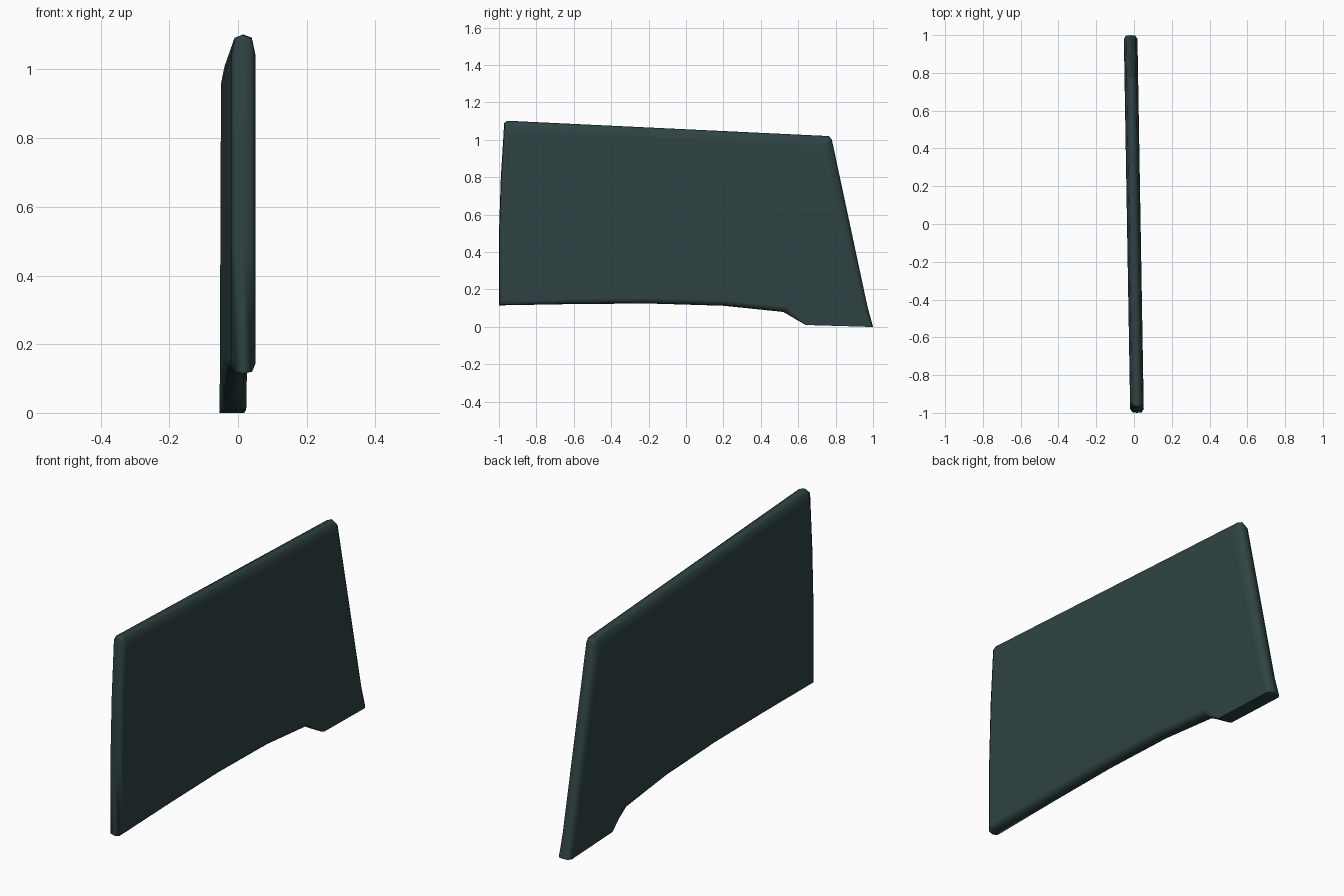
import bpy
import bmesh
import math

cube = bpy.data.objects.get("Cube")
if cube:
    bpy.data.objects.remove(cube, do_unlink=True)

# Single dark slate colour
slate = bpy.data.materials.new("dark_slate_green")
slate.use_nodes = True
colour = (0.028, 0.056, 0.055, 1)
slate.diffuse_color = colour
slate.node_tree.nodes["Principled BSDF"].inputs["Base Color"].default_value = colour

# Rim outline: y, z, and how far the rounded edge moves inward (dy, dz)
rim = [
    (-1.0, 0.115, 0.02, 0.03), (-0.6, 0.122, 0, 0.03), (-0.2, 0.125, 0, 0.03),
    (0.2, 0.113, 0, 0.03), (0.52, 0.08, 0.02, 0.03), (0.64, 0.01, 0.01, 0),
    (1.0, 0.0, -0.02, 0), (0.97, 0.11, -0.03, 0), (0.78, 1.0, -0.04, -0.05),
    (0.765, 1.02, -0.04, -0.06), (-0.955, 1.102, 0.02, -0.06),
    (-0.972, 1.09, 0.02, -0.06), (-0.99, 0.8, 0.02, 0), (-1.0, 0.5, 0.02, 0),
]

# Cross-section of the edge: sideways offset and share of the inset
section = [(-0.036, 1), (-0.025, 0.16), (0, 0), (0.025, 0.16), (0.036, 1)]


def slanted_x(x, y):
    """The panel is turned slightly about the vertical."""
    return x - 0.001 - 0.017 * y


bm = bmesh.new()
rings = []
for x, share in section:
    ring = []
    for y, z, dy, dz in rim:
        py, pz = y + dy * share, z + dz * share
        ring.append(bm.verts.new((slanted_x(x, py), py, pz)))
    rings.append(ring)

# Rounded border and the two broad sides
count = len(rim)
for a, b in zip(rings, rings[1:]):
    for i in range(count):
        j = (i + 1) % count
        bm.faces.new((a[i], a[j], b[j], b[i]))
bm.faces.new(rings[0][::-1])
bm.faces.new(rings[-1])
bmesh.ops.recalc_face_normals(bm, faces=bm.faces)

mesh = bpy.data.meshes.new("curved_panel")
bm.to_mesh(mesh)
bm.free()
mesh.materials.append(slate)
panel = bpy.data.objects.new("curved_panel", mesh)
bpy.context.collection.objects.link(panel)

# Smooth rim with a crisp foot
bpy.ops.object.select_all(action="DESELECT")
panel.select_set(True)
bpy.context.view_layer.objects.active = panel
bpy.ops.object.shade_smooth_by_angle(angle=math.radians(62))
weighted = panel.modifiers.new("even_sides", "WEIGHTED_NORMAL")
weighted.keep_sharp = True
